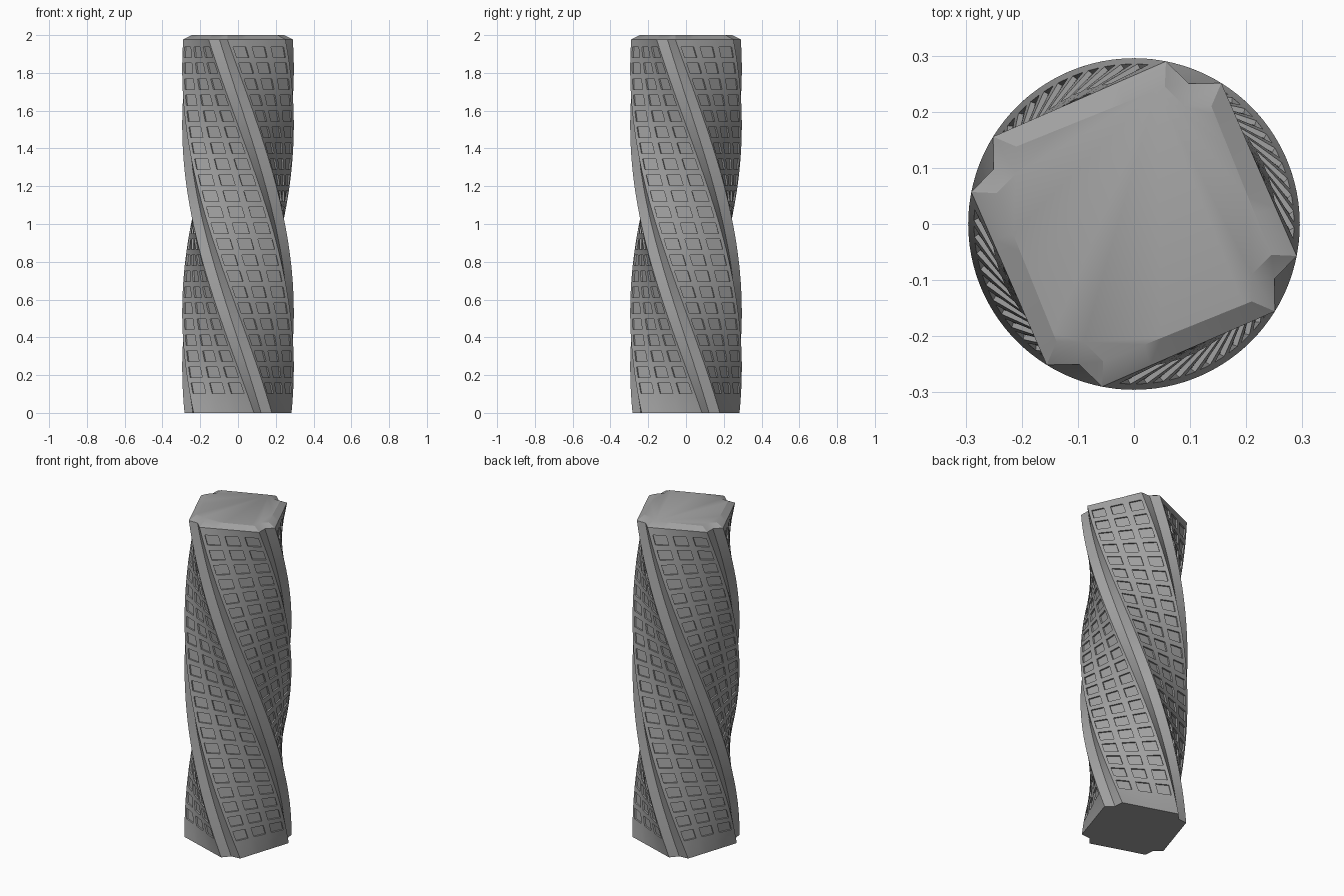
import bpy, bmesh, math
from mathutils import Matrix, Vector

if "Cube" in bpy.data.objects:
    bpy.data.objects.remove(bpy.data.objects["Cube"])

HEIGHT, SHOULDER = 2.0, 1.978        # roof level and start of the roof bevel
HALF, FACE, NOTCH = 0.243, 0.168, 0.19
ROWS, PITCH, FIRST = 22, 0.0847, 0.13
WIN_W, WIN_H, DEPTH = 0.075, 0.056, 0.009
TWIST, TOP_ANGLE = math.radians(140), math.radians(22)

# Concrete
concrete = bpy.data.materials.new("grey_concrete")
concrete.use_nodes = True
colour = (0.35, 0.35, 0.35, 1)
concrete.diffuse_color = colour
concrete.node_tree.nodes["Principled BSDF"].inputs["Base Color"].default_value = colour

# Plan: four flat sides split into window columns, with a V notch at each corner
cols = [-FACE]
for c in (-1, 0, 1):
    mid = c * FACE * 2 / 3
    cols += [mid - WIN_W / 2, mid + WIN_W / 2]
cols.append(FACE)
side = [Vector((HALF, t, 0)) for t in cols] + [Vector((NOTCH, NOTCH, 0))]
plan = [Matrix.Rotation(k * math.pi / 2, 3, 'Z') @ p for k in range(4) for p in side]
n, per_side = len(plan), len(side)

# Levels: plain base, then alternating window rows and bands
levels = [(0, 1), (FIRST / 3, 1)]
for r in range(ROWS):
    z = FIRST + r * PITCH
    levels += [(z - WIN_H / 2, 1), (z + WIN_H / 2, 1)]
levels += [(SHOULDER, 1), (HEIGHT, 0.85)]

bm = bmesh.new()
rings = [[bm.verts.new((p.x * s, p.y * s, z)) for p in plan] for z, s in levels]
windows = []
for j in range(len(rings) - 1):
    low, high = rings[j], rings[j + 1]
    window_row = 2 <= j < 2 + 2 * ROWS and j % 2 == 0
    for i in range(n):
        k = (i + 1) % n
        f = bm.faces.new((low[i], low[k], high[k], high[i]))
        if window_row and i % per_side in (1, 3, 5):
            windows.append(f)
bm.faces.new(rings[0][::-1])
bm.faces.new(rings[-1])
bm.normal_update()

# Recess the windows
for f in bmesh.ops.extrude_discrete_faces(bm, faces=windows)["faces"]:
    f.normal_update()
    bmesh.ops.translate(bm, verts=f.verts, vec=-f.normal * DEPTH)

# Twist the whole shaft
for v in bm.verts:
    angle = TOP_ANGLE + TWIST * (1 - v.co.z / HEIGHT)
    v.co = Matrix.Rotation(angle, 3, 'Z') @ v.co
bm.normal_update()

mesh = bpy.data.meshes.new("twisted_tower")
bm.to_mesh(mesh)
bm.free()
mesh.materials.append(concrete)
tower = bpy.data.objects.new("twisted_tower", mesh)
bpy.context.collection.objects.link(tower)
bpy.context.view_layer.objects.active = tower
tower.select_set(True)
bpy.ops.object.shade_smooth_by_angle(angle=math.radians(30))
